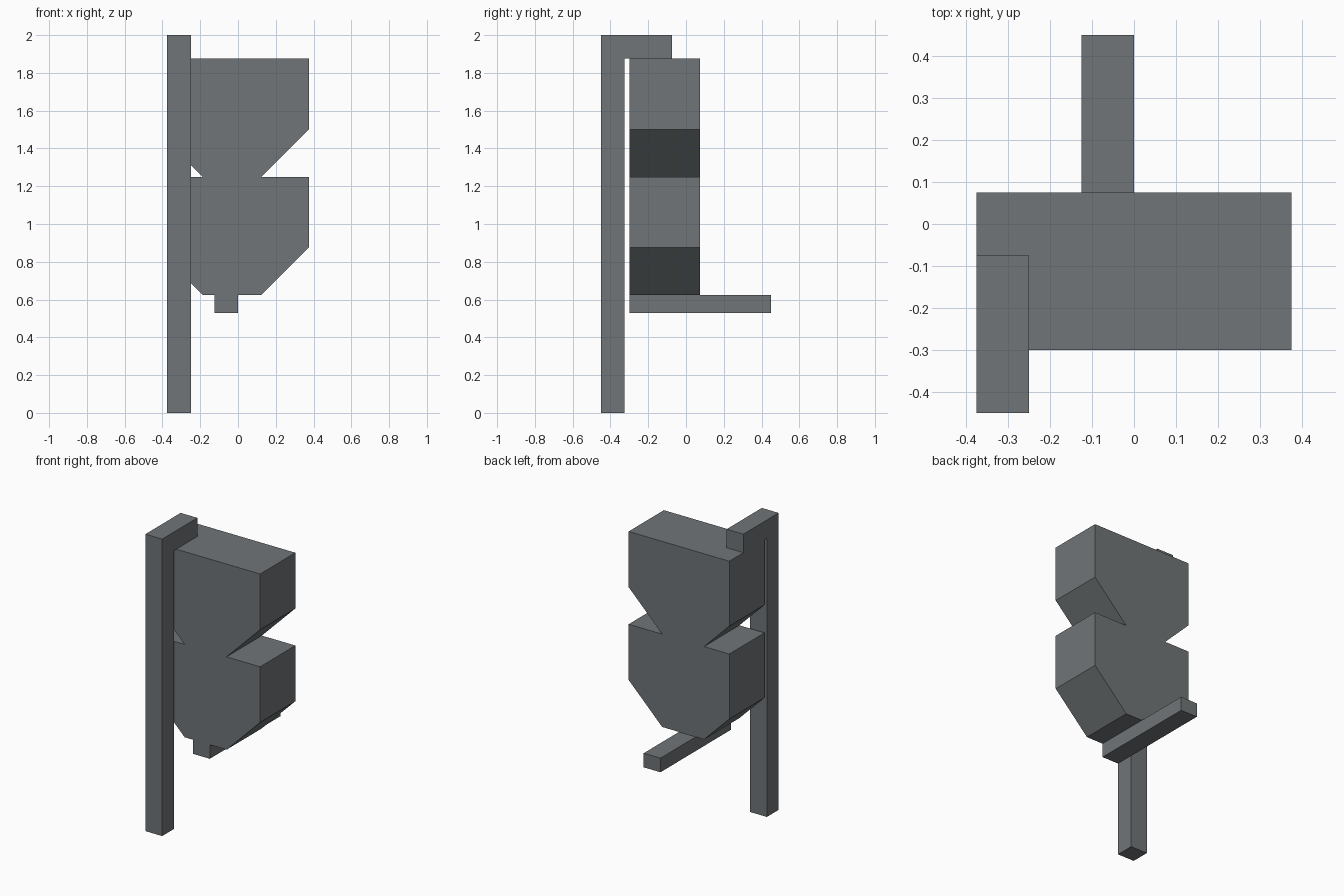
import bpy
import bmesh

if "Cube" in bpy.data.objects:
    bpy.data.objects.remove(bpy.data.objects["Cube"])

metal = bpy.data.materials.new("slate_grey")
metal.diffuse_color = (0.16, 0.178, 0.185, 1)
metal.use_nodes = True
metal.node_tree.nodes["Principled BSDF"].inputs["Base Color"].default_value = metal.diffuse_color


def extrude_profile(name, points, axis, start, end):
    """Extrude a closed 2D profile along x (points are y,z) or y (points are x,z)."""
    bm = bmesh.new()
    place = (lambda p: (start, p[0], p[1])) if axis == "x" else (lambda p: (p[0], start, p[1]))
    face = bm.faces.new([bm.verts.new(place(p)) for p in points])
    moved = bmesh.ops.extrude_face_region(bm, geom=[face])["geom"]
    step = (end - start, 0, 0) if axis == "x" else (0, end - start, 0)
    bmesh.ops.translate(bm, vec=step, verts=[v for v in moved if isinstance(v, bmesh.types.BMVert)])
    bmesh.ops.recalc_face_normals(bm, faces=bm.faces)
    mesh = bpy.data.meshes.new(name)
    bm.to_mesh(mesh)
    bm.free()
    mesh.materials.append(metal)
    obj = bpy.data.objects.new(name, mesh)
    bpy.context.collection.objects.link(obj)
    return obj


# Tall post with the short arm hooked over the top
extrude_profile("post_and_arm",
                [(-0.45, 0), (-0.325, 0), (-0.325, 1.875), (-0.075, 1.875),
                 (-0.075, 2), (-0.45, 2)], "x", -0.375, -0.25)

# Body: two stacked tiers, each tapering at the bottom
right, left = [], []
for top, bottom in ((1.875, 1.25), (1.25, 0.625)):
    right += [(0.375, top), (0.375, bottom + 0.25), (0.125, bottom)]
    left += [(-0.375, top), (-0.375, bottom + 0.1875), (-0.1875, bottom)]
extrude_profile("body", right + left[::-1], "y", -0.3, 0.075)

# Bar under the body, reaching out to the back
extrude_profile("lower_bar",
                [(-0.125, 0.53), (0, 0.53), (0, 0.625), (-0.125, 0.625)],
                "y", -0.3, 0.45)
